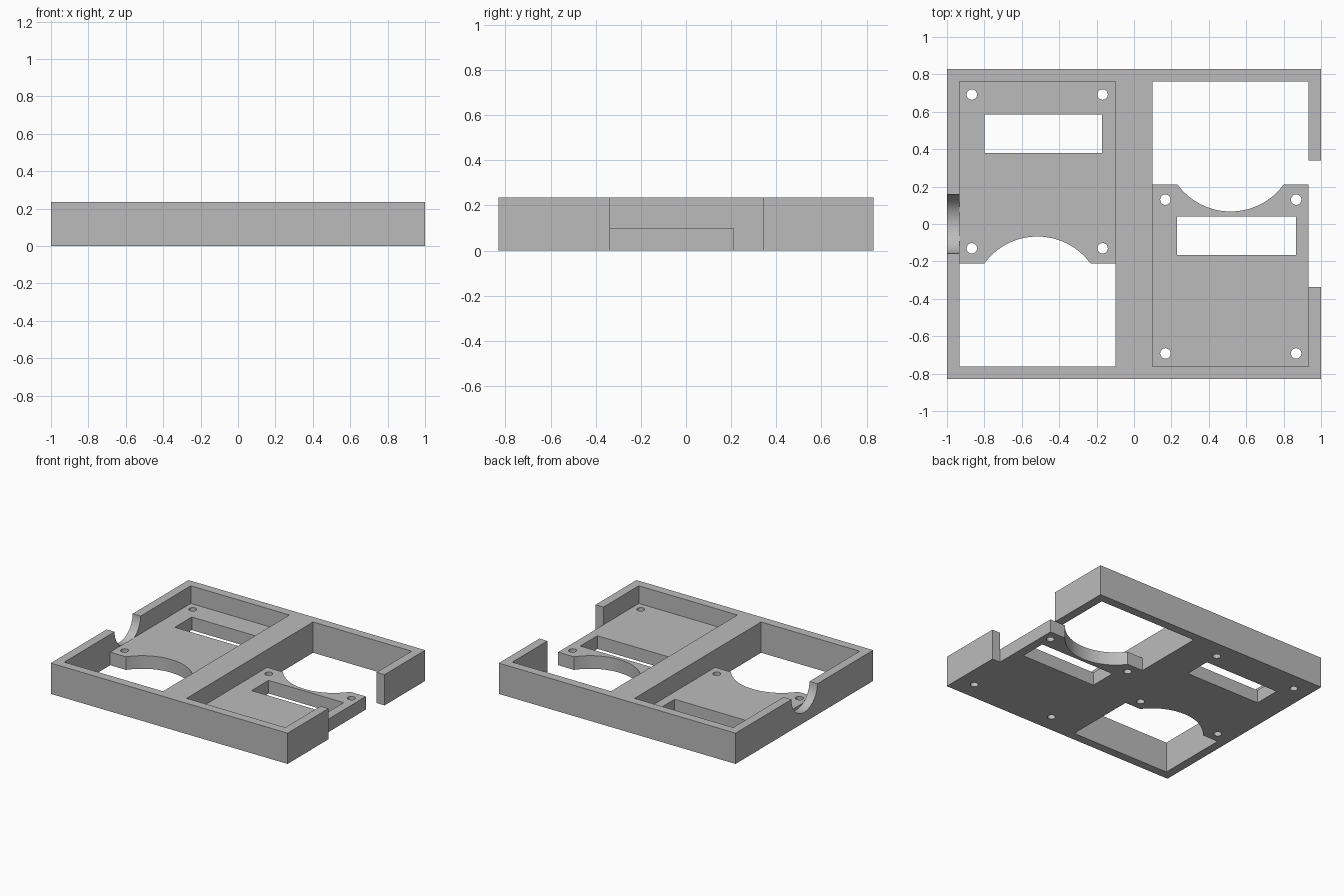
import bpy
import bmesh
from math import sin, cos, asin, pi

if "Cube" in bpy.data.objects:
    bpy.data.objects.remove(bpy.data.objects["Cube"])

HEIGHT, FLOOR = 0.235, 0.1
X_OUT, Y_OUT = 1.0, 0.83
X_IN, Y_IN, X_BAR = 0.933, 0.763, 0.1   # inner wall faces and half the centre bar
PLATE_END = 0.21

grey = bpy.data.materials.new("plain grey")
grey.use_nodes = True
grey.diffuse_color = (0.5, 0.5, 0.5, 1)
grey.node_tree.nodes["Principled BSDF"].inputs["Base Color"].default_value = (0.5, 0.5, 0.5, 1)


def prism(name, points, lo, hi, axis="z"):
    """Extrude a closed 2D outline from lo to hi along z or x."""
    bm = bmesh.new()
    rings = []
    for h in (lo, hi):
        rings.append([bm.verts.new((a, b, h) if axis == "z" else (h, a, b)) for a, b in points])
    low, high = rings
    bm.faces.new(low)
    bm.faces.new(high)
    n = len(points)
    for i in range(n):
        j = (i + 1) % n
        bm.faces.new((low[i], low[j], high[j], high[i]))
    bmesh.ops.recalc_face_normals(bm, faces=bm.faces)
    mesh = bpy.data.meshes.new(name)
    bm.to_mesh(mesh)
    bm.free()
    mesh.materials.append(grey)
    obj = bpy.data.objects.new(name, mesh)
    bpy.context.collection.objects.link(obj)
    return obj


def rect(x0, x1, y0, y1):
    return [(x0, y0), (x1, y0), (x1, y1), (x0, y1)]


def arc(cx, cy, r, a0, a1, n):
    return [(cx + r * cos(a0 + (a1 - a0) * i / n), cy + r * sin(a0 + (a1 - a0) * i / n))
            for i in range(n + 1)]


# Outer block
body = prism("double_bay_tray", rect(-X_OUT, X_OUT, -Y_OUT, Y_OUT), 0, HEIGHT)
bpy.context.view_layer.objects.active = body


def cut(points, lo=-0.1, hi=0.4, axis="z"):
    cutter = prism("cutter", points, lo, hi, axis)
    cutter.hide_render = True
    mod = body.modifiers.new("cut", "BOOLEAN")
    mod.operation = "DIFFERENCE"
    mod.solver = "EXACT"
    mod.object = cutter
    bpy.ops.object.modifier_apply(modifier=mod.name)
    bpy.data.objects.remove(cutter)


def bay(s, slot):
    """Cut one bay; s = -1 turns it half a revolution about the centre."""
    def place(points):
        return [(s * x, s * y) for x, y in points]

    # Pocket above the mounting plate
    cut(place(rect(-X_IN, -X_BAR, -Y_IN, Y_IN)), FLOOR)

    # Opening beside the plate, with the round bite into the plate end
    mid, half, rise = -(X_IN + X_BAR) / 2, 0.283, 0.143
    r = (half ** 2 + rise ** 2) / (2 * rise)
    a = asin(half / r)
    bite = arc(mid, -PLATE_END + rise - r, r, pi / 2 - a, pi / 2 + a, 32)
    cut(place([(-X_IN, -Y_IN), (-X_BAR, -Y_IN), (-X_BAR, -PLATE_END)] + bite
              + [(-X_IN, -PLATE_END)]))

    # Slot and four screw holes
    cut(place(rect(*slot)))
    for x in (-0.867, -0.168):
        for y in (0.692, -0.13):
            cut(place(arc(x, y, 0.028, 0, 2 * pi, 24)[:-1]))


bay(1, (-0.80, -0.17, 0.38, 0.585))
bay(-1, (-0.865, -0.23, -0.04, 0.165))

# Wide gap in one side wall
cut(rect(X_IN, 1.1, -0.337, 0.34))

# Half-round cable notch in the other side wall
notch = arc(0, HEIGHT, 0.157, pi, 2 * pi, 32) + [(0.157, 0.4), (-0.157, 0.4)]
cut(notch, -1.1, -X_IN, "x")

# Smooth the round cuts, keep corners sharp
body.select_set(True)
bpy.ops.object.shade_smooth_by_angle(angle=pi / 6)
